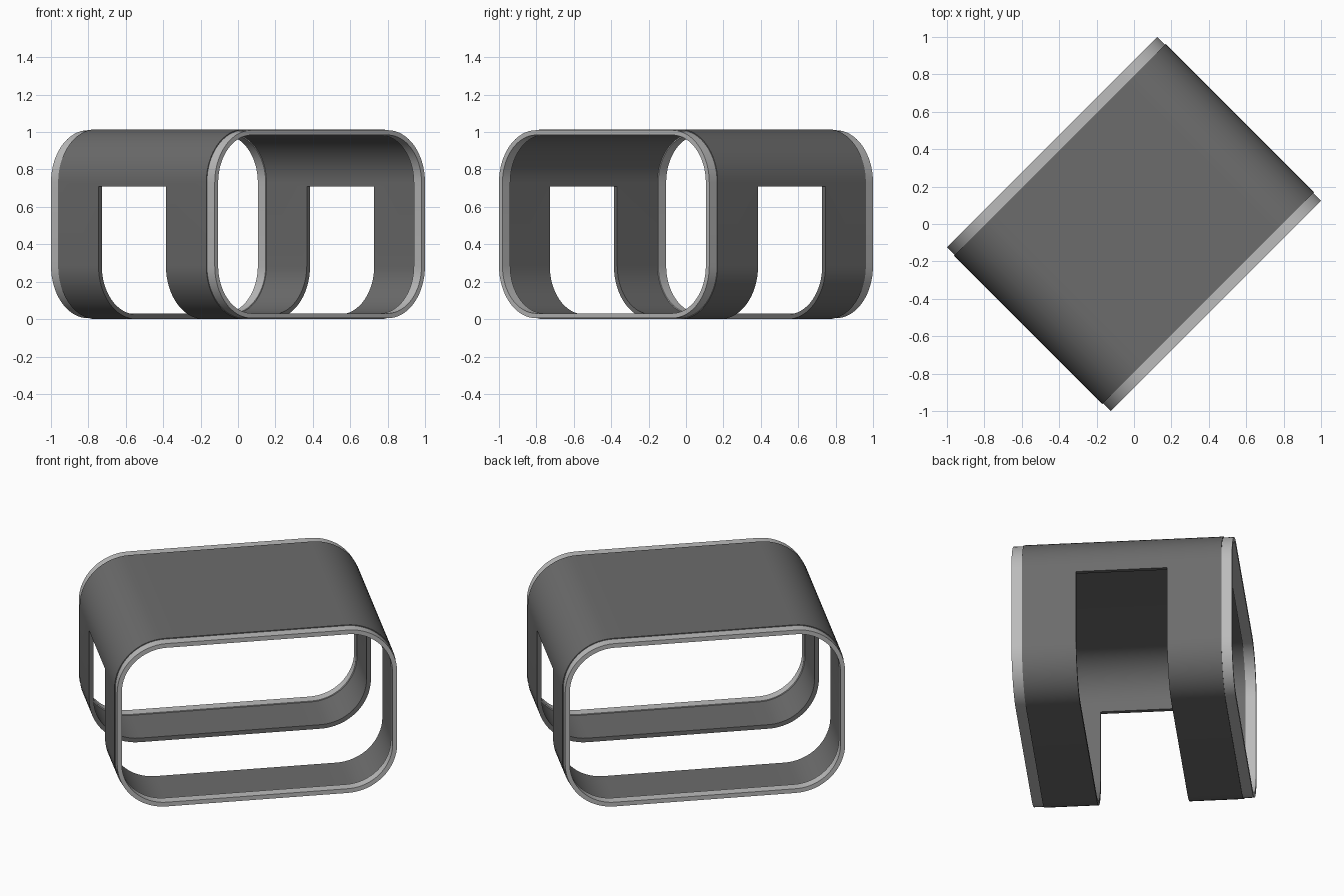
import bpy, bmesh
from math import radians, pi, cos, sin

if "Cube" in bpy.data.objects:
    bpy.data.objects.remove(bpy.data.objects["Cube"])

CZ = 0.5075        # height of the tube's axis
SEG = 16           # segments per rounded corner
TURN = radians(45) # the model stands diagonally


def outline(hw, hh, r):
    """Rounded rectangle as (x, z) points."""
    pts = []
    for k, (sx, sz) in enumerate([(1, 1), (-1, 1), (-1, -1), (1, -1)]):
        for i in range(SEG + 1):
            a = pi / 2 * (k + i / SEG)
            pts.append((sx * (hw - r) + r * cos(a), CZ + sz * (hh - r) + r * sin(a)))
    return pts


def material(name, g):
    m = bpy.data.materials.new(name)
    m.diffuse_color = (g, g, g, 1)
    m.use_nodes = True
    m.node_tree.nodes["Principled BSDF"].inputs["Base Color"].default_value = m.diffuse_color
    return m


def tube(name, hw, hh, r, t, y0, y1, mat):
    """Hollow rounded-rectangle tube running along y."""
    bm = bmesh.new()
    loops = []
    for inset, y in ((0, y0), (0, y1), (t, y1), (t, y0)):
        loops.append([bm.verts.new((x, y, z))
                      for x, z in outline(hw - inset, hh - inset, r - inset)])
    n = len(loops[0])
    for k in range(4):
        a, b = loops[k], loops[(k + 1) % 4]
        for i in range(n):
            j = (i + 1) % n
            bm.faces.new((a[i], a[j], b[j], b[i]))
    bmesh.ops.recalc_face_normals(bm, faces=bm.faces)
    me = bpy.data.meshes.new(name)
    bm.to_mesh(me)
    bm.free()
    ob = bpy.data.objects.new(name, me)
    bpy.context.collection.objects.link(ob)
    ob.rotation_euler.z = TURN
    me.materials.append(mat)
    return ob


def activate(ob):
    bpy.ops.object.select_all(action='DESELECT')
    ob.select_set(True)
    bpy.context.view_layer.objects.active = ob


dark = material("dark_grey", 0.15)
light = material("light_grey", 0.5)

# Main shell
body = tube("body_shell", 0.80, 0.5075, 0.285, 0.025, -0.56, 0.56, dark)

# Slot through both end walls and the floor
bpy.ops.mesh.primitive_cube_add(size=1, location=(0, 0, 0.21), rotation=(0, 0, TURN))
cutter = bpy.context.object
cutter.name = "slot_cutter"
cutter.scale = (2.2, 0.51, 1.0)
cutter.hide_render = True
mod = body.modifiers.new("slot", 'BOOLEAN')
mod.object = cutter
mod.operation = 'DIFFERENCE'
mod.solver = 'EXACT'
activate(body)
bpy.ops.object.modifier_apply(modifier=mod.name)
bpy.data.objects.remove(cutter)

# Light trim ring on each open end
rings = [tube("front_trim_ring", 0.795, 0.5025, 0.28, 0.026, -0.619, -0.56, light),
         tube("back_trim_ring", 0.795, 0.5025, 0.28, 0.026, 0.56, 0.619, light)]

for ob in [body] + rings:
    activate(ob)
    bpy.ops.object.shade_smooth_by_angle(angle=radians(30))
